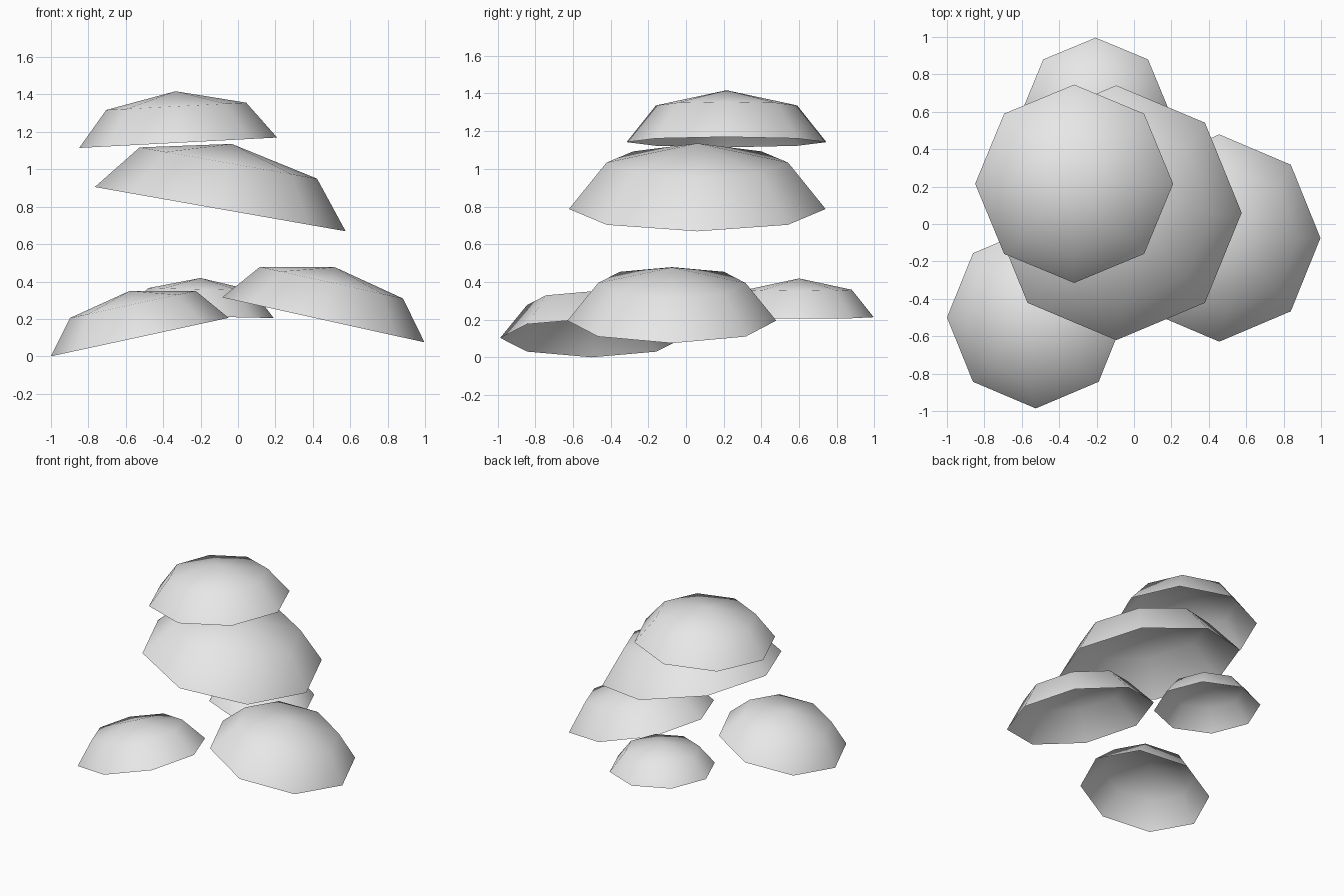
import bpy, bmesh
from math import radians

cube = bpy.data.objects.get("Cube")
if cube:
    bpy.data.objects.remove(cube, do_unlink=True)

# One flat grey for every part
GREY = (0.8, 0.8, 0.8, 1.0)
grey = bpy.data.materials.new("light_grey")
grey.use_nodes = True
grey.diffuse_color = GREY
for node in grey.node_tree.nodes:
    if node.type == 'BSDF_PRINCIPLED':
        node.inputs["Base Color"].default_value = GREY

FLATTEN = 0.52  # dome height relative to its radius


def canopy(name, centre, radius, tilt):
    """Open eight-sided half dome, flattened and tilted about y."""
    bm = bmesh.new()
    bmesh.ops.create_uvsphere(bm, u_segments=8, v_segments=4, radius=radius)
    lower = [v for v in bm.verts if v.co.z < -0.01]
    bmesh.ops.delete(bm, geom=lower, context='VERTS')
    bmesh.ops.scale(bm, vec=(1, 1, FLATTEN), verts=bm.verts)
    for face in bm.faces:
        face.smooth = True
    mesh = bpy.data.meshes.new(name)
    bm.to_mesh(mesh)
    bm.free()
    mesh.materials.append(grey)
    obj = bpy.data.objects.new(name, mesh)
    obj.location = centre
    obj.rotation_euler.y = radians(tilt)
    bpy.context.collection.objects.link(obj)


# Two stacked upper canopies, three low ones around them
canopy("top_canopy", (-0.32, 0.215, 1.142), 0.53, -3)
canopy("middle_canopy", (-0.095, 0.06, 0.787), 0.681, 10)
canopy("left_low_canopy", (0.456, -0.075, 0.195), 0.554, 12.5)
canopy("right_low_canopy", (-0.525, -0.5, 0.103), 0.486, -12.2)
canopy("back_low_canopy", (-0.205, 0.6, 0.213), 0.396, 1.2)
